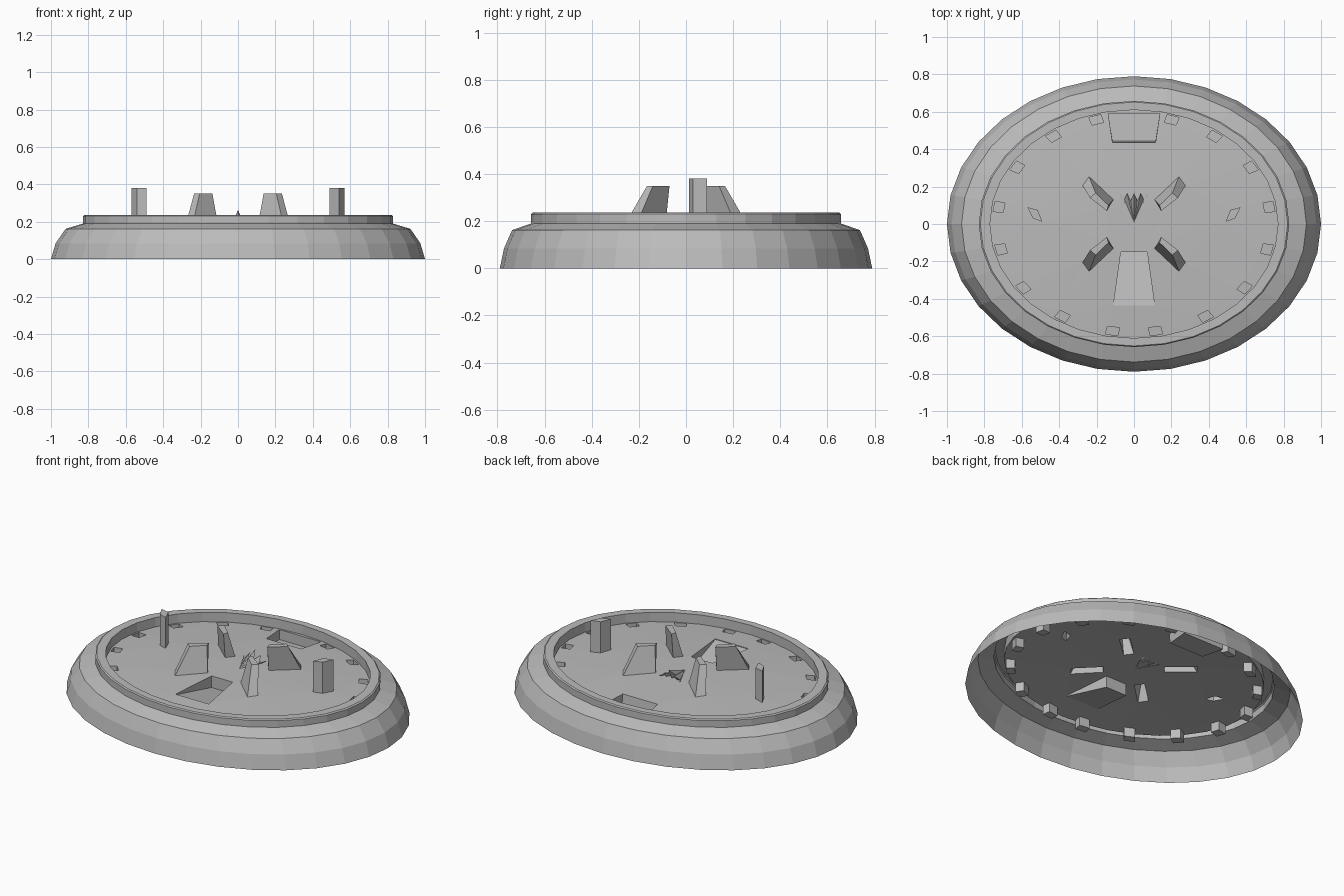
import bpy, bmesh, math

cube = bpy.data.objects.get("Cube")
if cube:
    bpy.data.objects.remove(cube)

SEGMENTS = 32
RIM = (0.77, 0.61)          # inner radii of the raised rim

grey = bpy.data.materials.new("light_grey")
grey.use_nodes = True
colour = (0.5, 0.5, 0.5, 1)
grey.diffuse_color = colour
grey.node_tree.nodes["Principled BSDF"].inputs["Base Color"].default_value = colour


def finish(bm, name):
    mesh = bpy.data.meshes.new(name)
    bm.to_mesh(mesh)
    bm.free()
    mesh.materials.append(grey)
    obj = bpy.data.objects.new(name, mesh)
    bpy.context.collection.objects.link(obj)
    return obj


def floor_z(x, y):
    return 0.205 - 0.025 * ((x / RIM[0]) ** 2 + (y / RIM[1]) ** 2)


def ring(bm, rx, ry, z):
    steps = [2 * math.pi * i / SEGMENTS for i in range(SEGMENTS)]
    return [bm.verts.new((rx * math.cos(t), ry * math.sin(t), z)) for t in steps]


def bridge(bm, a, b):
    n = len(a)
    for i in range(n):
        bm.faces.new((a[i], a[(i + 1) % n], b[(i + 1) % n], b[i]))


def loop_edges(bm, verts):
    return [bm.edges.get((v, verts[i - 1])) for i, v in enumerate(verts)]


bm = bmesh.new()

# Oval skirt, stepped rim and inner wall, open underneath
profile = [(1.0, 0.79, 0), (0.975, 0.772, 0.085), (0.922, 0.738, 0.162),
           (0.83, 0.658, 0.19), (0.83, 0.658, 0.23), (0.822, 0.652, 0.236),
           (RIM[0], RIM[1], 0.236), (RIM[0], RIM[1], 0.18)]
rings = [ring(bm, *p) for p in profile]
for lower, upper in zip(rings, rings[1:]):
    bridge(bm, lower, upper)
boundary = loop_edges(bm, rings[-1])


def feature(base, ends):
    """Hollow peg or pocket joined to the floor around its base outline."""
    foot = [bm.verts.new((x, y, floor_z(x, y))) for x, y in base]
    cap = [bm.verts.new(p) for p in ends]
    bridge(bm, foot, cap)
    bm.faces.new(cap)
    boundary.extend(loop_edges(bm, foot))


def drop(points, depths):
    return [(x, y, floor_z(x, y) - d) for (x, y), d in zip(points, depths)]


fin_base = [(0.145, 0.085), (0.275, 0.205), (0.24, 0.253), (0.11, 0.13)]
fin_top = [(0.145, 0.07), (0.235, 0.14), (0.205, 0.165), (0.137, 0.10)]
post = [(0.49, 0.012), (0.54, 0.03), (0.57, 0.09), (0.515, 0.075)]

for sx in (-1, 1):
    # Four leaning fins
    for sy in (-1, 1):
        feature([(sx * x, sy * y) for x, y in fin_base],
                [(sx * x, sy * y, 0.35) for x, y in fin_top])
    # Two diamond posts
    feature([(sx * x, y) for x, y in post], [(sx * x, y, 0.38) for x, y in post])
    # Square pockets along the rim
    for k in range(8):
        t = math.radians(min(-81 + 22.5 * k, 74))
        half = math.radians(2.6)
        quad = [(sx * RIM[0] * s * math.cos(t + a), RIM[1] * s * math.sin(t + a))
                for s, a in ((0.915, -half), (0.985, -half), (0.985, half), (0.915, half))]
        feature(quad, drop(quad, [0.055] * 4))

# Front ramp pocket, deepest at its inner end
ramp = [(-0.07, -0.15), (0.07, -0.15), (0.11, -0.435), (-0.11, -0.435)]
feature(ramp, drop(ramp, (0.07, 0.07, 0.004, 0.004)))

# Back pocket
slot = [(-0.115, 0.435), (0.115, 0.435), (0.138, 0.59), (-0.138, 0.59)]
slot_low = [(x, max(y, 0.443)) for x, y in slot]
feature(slot, drop(slot_low, [0.06] * 4))

# Floor between the rim and all features
bmesh.ops.triangle_fill(bm, use_beauty=True, use_dissolve=False,
                        edges=boundary, normal=(0, 0, 1))
bmesh.ops.recalc_face_normals(bm, faces=bm.faces[:])
bm.normal_update()
top_face = max(bm.faces, key=lambda f: abs(f.normal.z) * f.calc_area())
if top_face.normal.z < 0:
    bmesh.ops.reverse_faces(bm, faces=bm.faces[:])
finish(bm, "oval_base")

# Pleated fan in the middle
bm = bmesh.new()
tip = bm.verts.new((0, 0.01, 0.203))
crest = []
for i in range(-4, 5):
    fold = i % 2
    x = i * 0.018
    y = 0.165 if not fold else 0.125
    z = 0.262 - 0.013 * abs(i) - (0.025 if fold else 0)
    crest.append(bm.verts.new((x, y, z)))
feet = [bm.verts.new((v.co.x, v.co.y - 0.03, 0.2)) for v in crest]
for i in range(len(crest) - 1):
    bm.faces.new((tip, crest[i + 1], crest[i]))
    bm.faces.new((crest[i], crest[i + 1], feet[i + 1], feet[i]))
finish(bm, "centre_fan")
